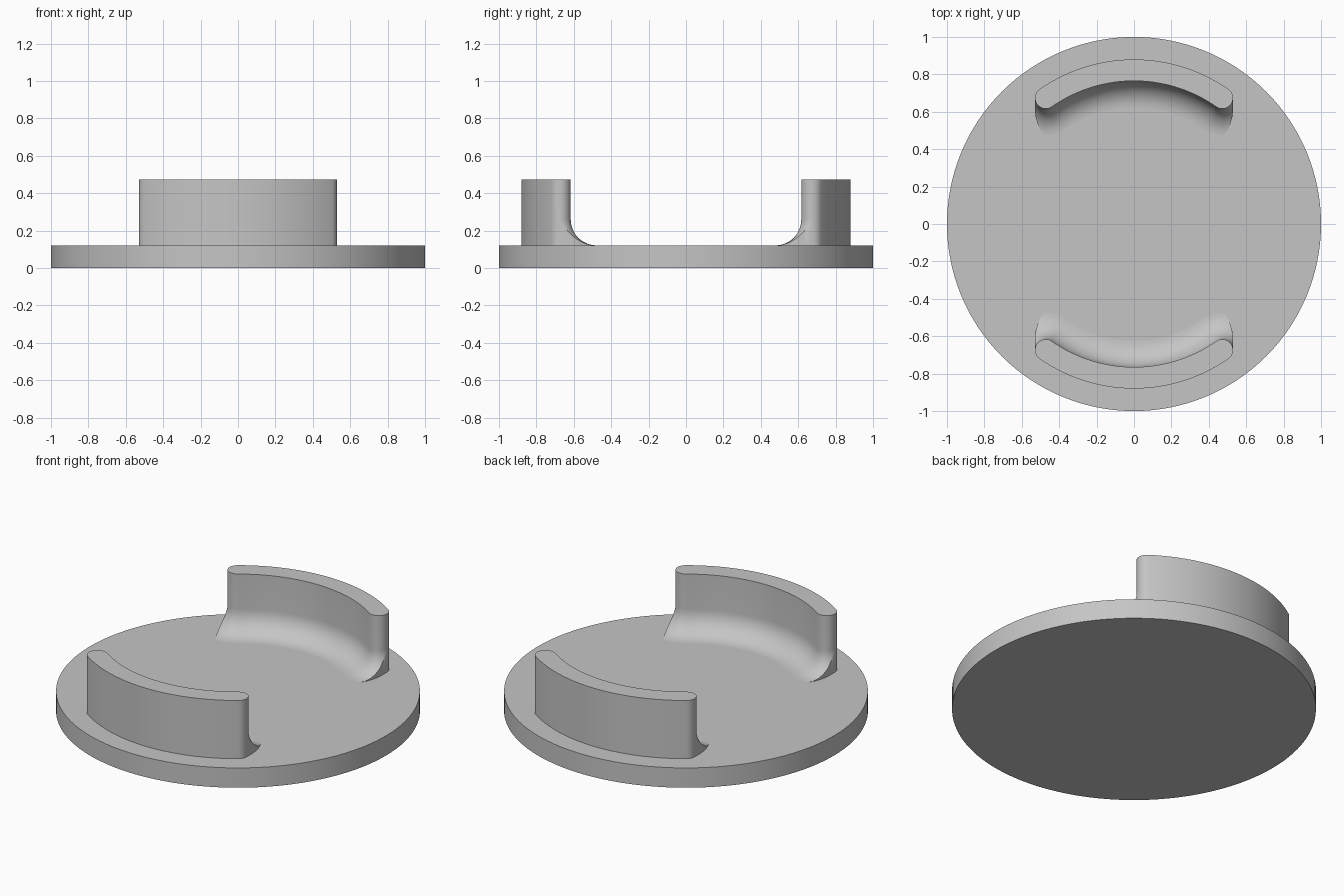
import bpy
import bmesh
from math import sin, cos, pi, radians
from mathutils import Vector, Matrix

old = bpy.data.objects.get("Cube")
if old:
    bpy.data.objects.remove(old, do_unlink=True)

DISC_TOP, WALL_TOP = 0.12, 0.473
INNER, OUTER = 0.765, 0.88
MID, CAP = (INNER + OUTER) / 2, (OUTER - INNER) / 2
HALF = radians(35)
FILLET, ROWS = 0.14, 12

grey = bpy.data.materials.new("plain_grey")
grey.use_nodes = True
colour = (0.56, 0.56, 0.56, 1)
grey.diffuse_color = colour
grey.node_tree.nodes["Principled BSDF"].inputs["Base Color"].default_value = colour


def finish(name, bm):
    bmesh.ops.recalc_face_normals(bm, faces=bm.faces)
    mesh = bpy.data.meshes.new(name)
    bm.to_mesh(mesh)
    bm.free()
    mesh.materials.append(grey)
    obj = bpy.data.objects.new(name, mesh)
    bpy.context.collection.objects.link(obj)
    bpy.ops.object.select_all(action="DESELECT")
    obj.select_set(True)
    bpy.context.view_layer.objects.active = obj
    bpy.ops.object.shade_smooth_by_angle(angle=radians(35))
    return obj


def heading(a):
    return Vector((sin(a), cos(a), 0))


def sweep(start, end, steps):
    return [start + (end - start) * i / steps for i in range(steps)]


def wall_outline():
    """Points and outward normals around an arc-shaped wall with round ends."""
    pts = [(heading(a) * OUTER, heading(a)) for a in sweep(-HALF, HALF, 32)]
    pts += [(heading(HALF) * MID + heading(a) * CAP, heading(a))
            for a in sweep(HALF, HALF + pi, 24)]
    pts += [(heading(a) * INNER, -heading(a)) for a in sweep(HALF, -HALF, 32)]
    pts += [(heading(-HALF) * MID + heading(a) * CAP, heading(a))
            for a in sweep(pi - HALF, 2 * pi - HALF, 24)]
    return pts


def fillet_reach(p, n):
    """How far round the quarter circle the fillet runs before its end trim."""
    if n.y > -0.001:
        return 0
    reach = 0
    for i in range(1, 201):
        t = i / 200 * pi / 2
        q = p + n * FILLET * (1 - cos(t))
        if abs(q.x) > 0.53 - 2 * max(0, 0.62 - q.y) ** 2:
            break
        reach = t
    return reach


def curved_wall(name, turn):
    bm = bmesh.new()
    columns = []
    for p, n in wall_outline():
        profile = [(0, WALL_TOP)]
        reach = fillet_reach(p, n)
        for i in range(ROWS + 1):
            t = reach * i / ROWS
            profile.append((FILLET * (1 - cos(t)), DISC_TOP + FILLET * (1 - sin(t))))
        profile.append((profile[-1][0], DISC_TOP - 0.01))
        columns.append([bm.verts.new(p + n * d + Vector((0, 0, z))) for d, z in profile])
    # Loft between neighbouring columns, then close the top and the foot
    for a, b in zip(columns, columns[1:] + columns[:1]):
        for i in range(len(a) - 1):
            bm.faces.new((a[i], a[i + 1], b[i + 1], b[i]))
    bm.faces.new([c[0] for c in columns])
    bm.faces.new([c[-1] for c in columns])
    bmesh.ops.remove_doubles(bm, verts=bm.verts, dist=0.0001)
    bmesh.ops.rotate(bm, verts=bm.verts, matrix=Matrix.Rotation(turn, 3, "Z"))
    return finish(name, bm)


# Round base plate
bm = bmesh.new()
bmesh.ops.create_cone(bm, cap_ends=True, segments=128, radius1=1, radius2=1,
                      depth=DISC_TOP, matrix=Matrix.Translation((0, 0, DISC_TOP / 2)))
finish("base_disc", bm)

# Two facing walls, each with a fillet on its inner foot
curved_wall("back_wall", 0)
curved_wall("front_wall", pi)
